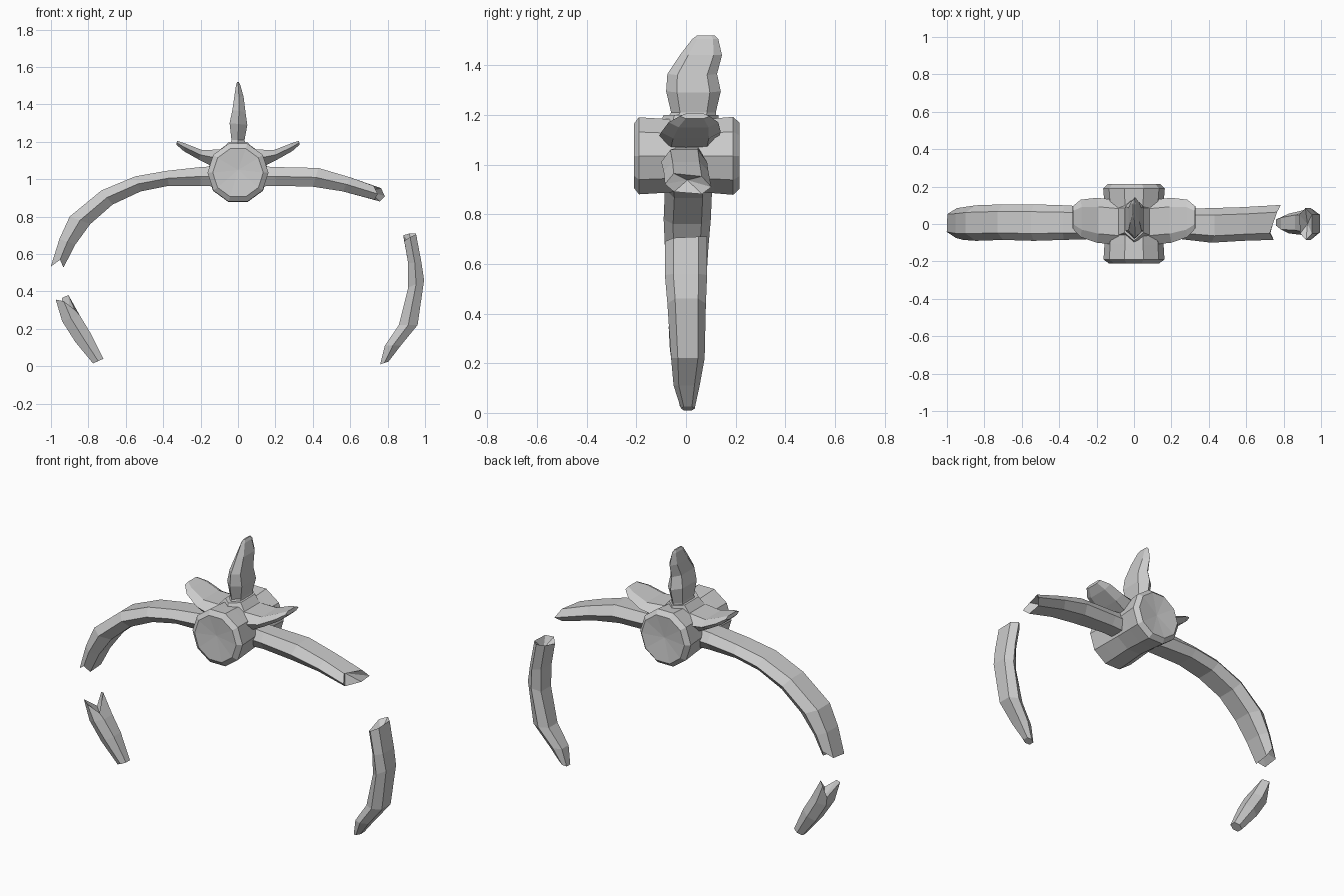
import bpy, bmesh, math
from mathutils import Vector

cube = bpy.data.objects.get("Cube")
if cube:
    bpy.data.objects.remove(cube, do_unlink=True)

stone = bpy.data.materials.new("stone grey")
stone.use_nodes = True
colour = (0.6, 0.6, 0.6, 1)
stone.diffuse_color = colour
stone.node_tree.nodes["Principled BSDF"].inputs["Base Color"].default_value = colour

# Hexagonal section: (share from outer to inner edge, share from front to back)
SECTION = [(0, .2), (0, .8), (.5, 1), (1, .8), (1, .2), (.5, 0)]


def skin(name, rings, caps):
    """Join rings of points into a closed, flat shaded skin with fan caps."""
    bm = bmesh.new()
    loops = [[bm.verts.new(p) for p in ring] for ring in rings]
    count = len(loops[0])
    for a, b in zip(loops, loops[1:]):
        for k in range(count):
            n = (k + 1) % count
            bm.faces.new((a[k], a[n], b[n], b[k]))
    for loop, centre in zip((loops[0], loops[-1]), caps):
        mid = bm.verts.new(centre)
        for k in range(count):
            bm.faces.new((loop[k], loop[(k + 1) % count], mid))
    bmesh.ops.recalc_face_normals(bm, faces=bm.faces)
    mesh = bpy.data.meshes.new(name)
    bm.to_mesh(mesh)
    bm.free()
    mesh.materials.append(stone)
    obj = bpy.data.objects.new(name, mesh)
    bpy.context.collection.objects.link(obj)
    return obj


def middle(ring):
    return sum(ring, Vector()) / len(ring)


def shard(name, stations, start=None, end=None, dent=0.0):
    """Loft stations (outer x, z, inner x, z, front y, back y).
    start and end push the six end corners outward to make a broken edge."""
    rings = []
    for ox, oz, ix, iz, front, back in stations:
        outer, inner = Vector((ox, 0, oz)), Vector((ix, 0, iz))
        ring = []
        for across, depth in SECTION:
            p = outer.lerp(inner, across)
            p.y = front + (back - front) * depth
            ring.append(p)
        rings.append(ring)
    caps = []
    for ring, nearby, push in ((rings[0], rings[1], start), (rings[-1], rings[-2], end)):
        way = (middle(ring) - middle(nearby)).normalized()
        caps.append(middle(ring) - way * (dent if push else 0))
        if push:
            for p, amount in zip(ring, push):
                p += way * amount
    return skin(name, rings, caps)


# Central drum, lying front to back
drum_rings = []
for y, radius in ((-.21, .135), (-.19, .163), (-.11, .158), (0, .15),
                  (.11, .158), (.19, .165), (.215, .14)):
    drum_rings.append([Vector((radius * math.sin(math.tau * (k + .5) / 10), y,
                               1.035 + radius * math.cos(math.tau * (k + .5) / 10)))
                       for k in range(10)])
skin("hub_drum", drum_rings, (Vector((0, -.2, 1.05)), Vector((0, .2, 1.04))))

# Upright crest and its low collar
shard("top_crest", [
    (-.05, 1.14, .05, 1.14, -.1, .12),
    (-.035, 1.21, .035, 1.21, -.06, .12),
    (-.045, 1.3, .05, 1.29, -.08, .14),
    (-.03, 1.37, .04, 1.36, -.075, .125),
    (-.02, 1.44, .03, 1.44, -.025, .145),
    (-.01, 1.505, .012, 1.505, .025, .13),
    (-.004, 1.52, .004, 1.52, .045, .115)])
shard("crest_collar", [
    (-.13, 1.1, .13, 1.1, -.13, .14),
    (-.05, 1.2, .05, 1.2, -.09, .13)])

# Swept side fins
for side, name in ((1, "left_fin"), (-1, "right_fin")):
    shard(name, [
        (side * .08, 1.16, side * .12, 1.06, -.11, .13),
        (side * .19, 1.155, side * .21, 1.105, -.1, .14),
        (side * .28, 1.19, side * .29, 1.15, -.07, .13),
        (side * .325, 1.205, side * .33, 1.185, -.025, .095)])

# Short broken arm
shard("left_arm", [
    (.1, 1.07, .1, .96, -.07, .08),
    (.2, 1.065, .2, .965, -.075, .08),
    (.43, 1.06, .4, .96, -.1, .085),
    (.6, 1.01, .56, .935, -.09, .09),
    (.755, .955, .73, .89, -.085, .1)],
    end=(-.03, .01, .045, .03, 0, .005), dent=.05)

# Long curved arm
shard("right_arm", [
    (-.1, 1.07, -.1, .96, -.07, .085),
    (-.2, 1.065, -.2, .965, -.08, .09),
    (-.38, 1.045, -.37, .965, -.085, .1),
    (-.55, 1.015, -.52, .935, -.09, .105),
    (-.73, .94, -.67, .865, -.085, .105),
    (-.9, .8, -.79, .76, -.09, .1),
    (-.955, .68, -.87, .65, -.085, .09),
    (-.99, .56, -.92, .56, -.075, .085)],
    end=(.03, .02, -.02, .025, .035, -.01), dent=.04)

# Detached lower pieces
shard("left_lower_piece", [
    (.955, .69, .885, .69, -.085, .085),
    (.98, .56, .91, .55, -.085, .085),
    (.995, .46, .91, .42, -.075, .08),
    (.96, .22, .86, .22, -.06, .075),
    (.87, .11, .785, .11, -.05, .055),
    (.805, .025, .76, .01, -.02, .035)],
    start=(.015, .02, .02, .01, -.02, 0), dent=.04)
shard("right_lower_piece", [
    (-.955, .31, -.885, .33, -.07, .07),
    (-.94, .24, -.845, .27, -.065, .065),
    (-.87, .13, -.79, .18, -.05, .06),
    (-.775, .015, -.72, .04, -.025, .035)],
    start=(.05, -.02, .05, .055, -.03, .03), dent=.05)
